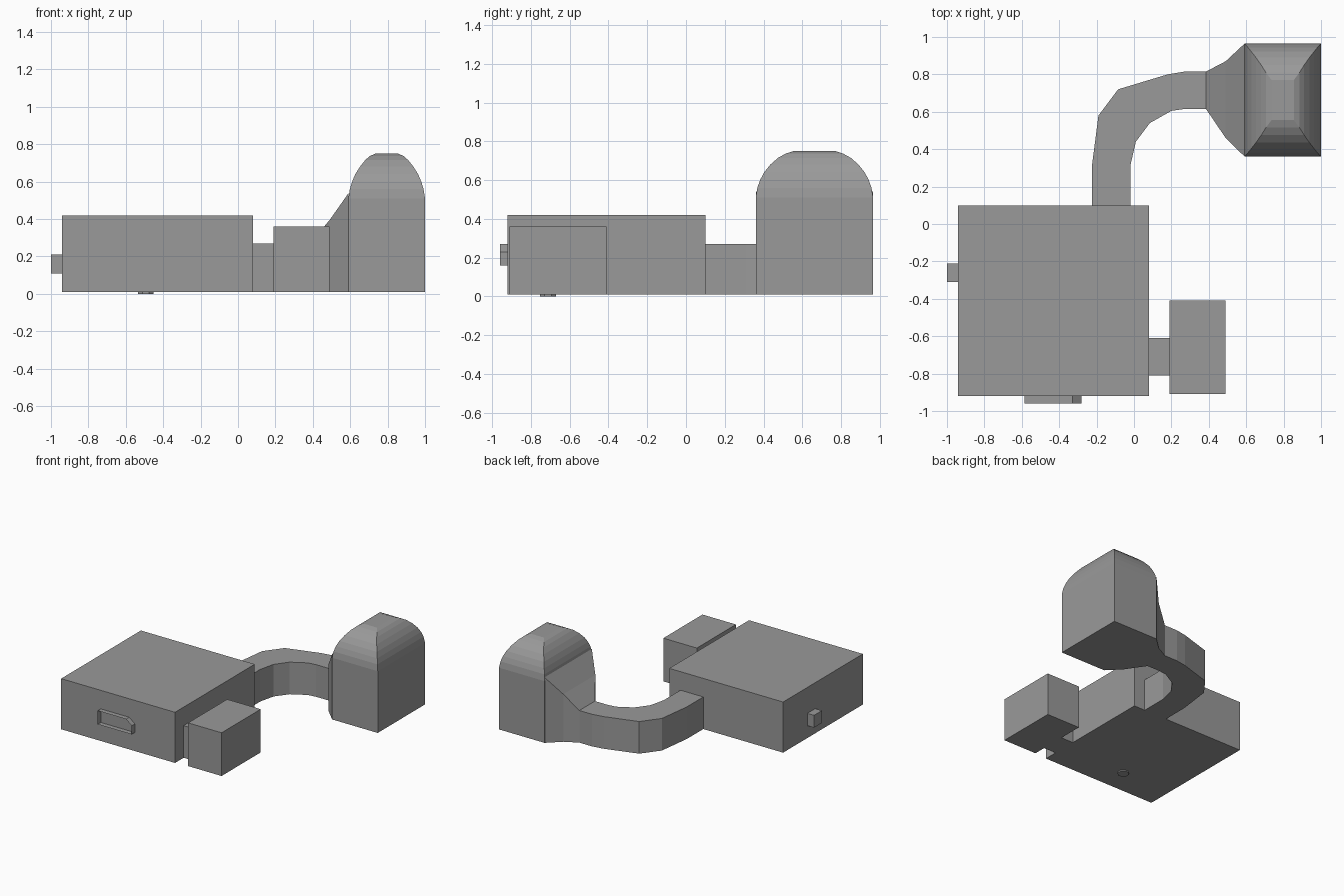
import bpy
import math

cube = bpy.data.objects.get("Cube")
if cube:
    bpy.data.objects.remove(cube, do_unlink=True)

BASE = 0.01  # underside height of the main parts

grey = bpy.data.materials.new("plain grey")
grey.use_nodes = True
colour = (0.32, 0.32, 0.32, 1)
grey.diffuse_color = colour
grey.node_tree.nodes["Principled BSDF"].inputs["Base Color"].default_value = colour


def loft(name, rings, caps=(True, True)):
    """Skin a row of equal-sided rings, with optional end caps."""
    n = len(rings[0])
    verts = [p for ring in rings for p in ring]
    faces = []
    for r in range(len(rings) - 1):
        a, b = r * n, (r + 1) * n
        for i in range(n):
            j = (i + 1) % n
            faces.append((a + i, a + j, b + j, b + i))
    if caps[0]:
        faces.append(tuple(reversed(range(n))))
    if caps[1]:
        faces.append(tuple(range(len(verts) - n, len(verts))))
    mesh = bpy.data.meshes.new(name)
    mesh.from_pydata(verts, [], faces)
    mesh.materials.append(grey)
    obj = bpy.data.objects.new(name, mesh)
    bpy.context.collection.objects.link(obj)
    return obj


def rectangle(x0, x1, y0, y1, z):
    return [(x0, y0, z), (x1, y0, z), (x1, y1, z), (x0, y1, z)]


def box(name, x, y, z):
    return loft(name, [rectangle(*x, *y, h) for h in z])


def upright(outer, inner, top):
    """Vertical cross-section between two plan points."""
    return [(*outer, BASE), (*inner, BASE), (*inner, top), (*outer, top)]


# Main body, side box, its connector and the side button
box("main_body", (-0.94, 0.08), (-0.92, 0.10), (BASE, 0.42))
box("side_connector", (0.08, 0.19), (-0.81, -0.61), (BASE, 0.27))
box("side_box", (0.19, 0.49), (-0.91, -0.41), (BASE, 0.36))
box("side_button", (-1.0, -0.94), (-0.31, -0.21), (0.11, 0.21))

# Front port: open-ended rim with one clipped corner
port = [(-0.585, 0.16), (-0.28, 0.16), (-0.28, 0.23), (-0.33, 0.27), (-0.585, 0.27)]
loft("front_port", [[(x, y, z) for x, z in port] for y in (-0.92, -0.96)],
     caps=(True, False))

# Small foot under the body
foot = [(-0.493 + 0.044 * math.cos(a), -0.712 + 0.044 * math.sin(a))
        for a in (math.tau * (i + 0.5) / 8 for i in range(8))]
loft("foot", [[(x, y, z) for x, y in foot] for z in (0, BASE)])

# Curved duct leaving the back of the body
outer = [(-0.225, 0.10), (-0.225, 0.31), (-0.19, 0.58), (-0.085, 0.72),
         (0.18, 0.80), (0.27, 0.815), (0.385, 0.815)]
inner = [(-0.02, 0.10), (-0.02, 0.31), (0.01, 0.44), (0.085, 0.54),
         (0.20, 0.605), (0.27, 0.615), (0.385, 0.615)]
loft("curved_duct", [upright(o, i, 0.27) for o, i in zip(outer, inner)])

# Flared neck widening from the duct to the tower
neck = [(0.385, 0.615, 0.815, 0.27), (0.49, 0.46, 0.87, 0.395), (0.592, 0.36, 0.965, 0.54)]
loft("flared_neck", [upright((x, y1), (x, y0), top) for x, y0, y1, top in neck])

# Tower with a stepped, rounded top: height, inset in x, inset in y
steps = [(BASE, 0, 0), (0.51, 0, 0), (0.56, 0.008, 0.008), (0.60, 0.02, 0.022),
         (0.64, 0.037, 0.043), (0.68, 0.062, 0.075), (0.715, 0.09, 0.115),
         (0.737, 0.115, 0.155), (0.75, 0.145, 0.195)]
loft("rounded_tower", [rectangle(0.59 + dx, 1.0 - dx, 0.36 + dy, 0.965 - dy, z)
                       for z, dx, dy in steps])
